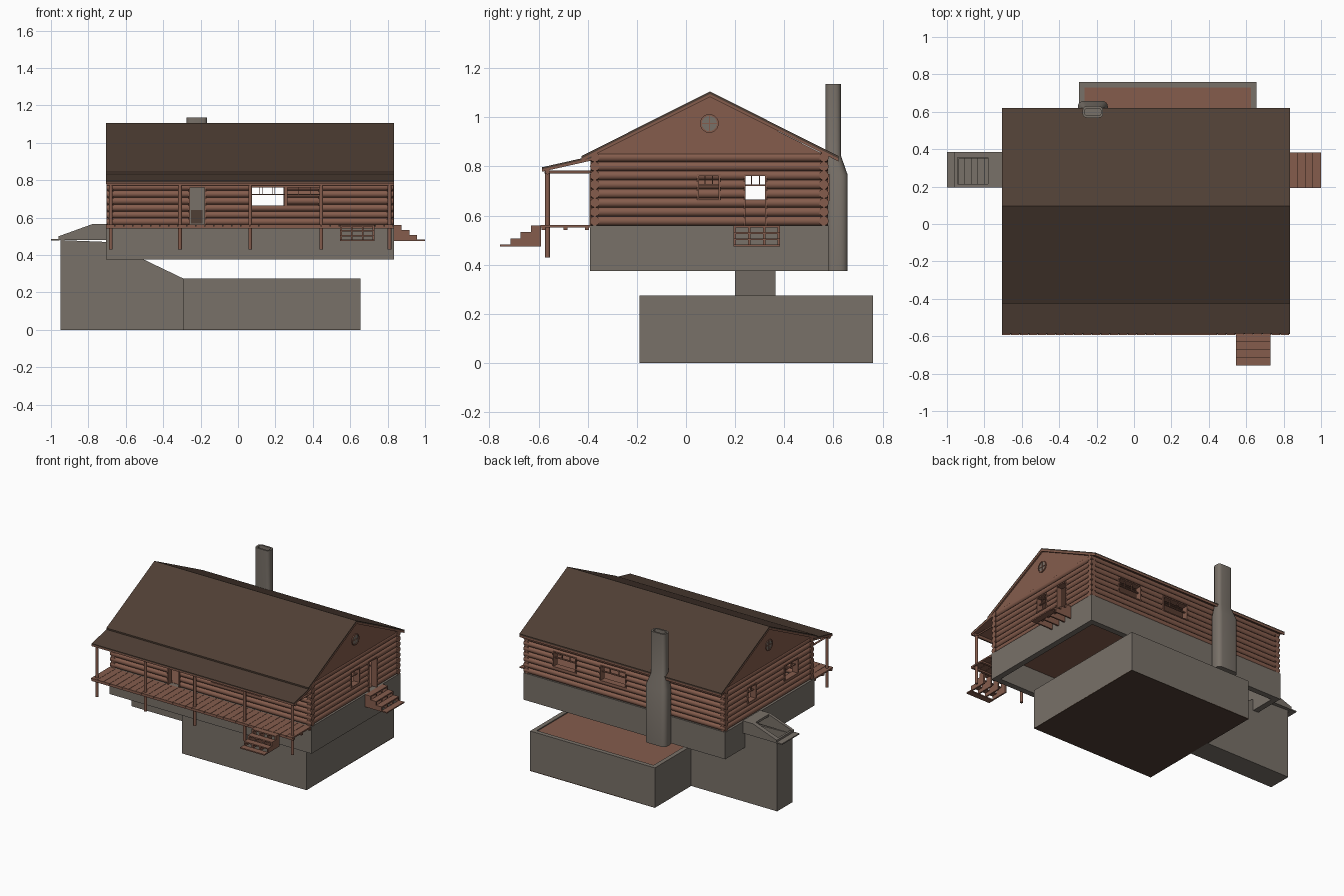
import bpy, bmesh, math
from mathutils import Matrix, Vector

if "Cube" in bpy.data.objects:
    bpy.data.objects.remove(bpy.data.objects["Cube"])


def material(name, rgb):
    m = bpy.data.materials.new(name)
    m.diffuse_color = (*rgb, 1)
    m.use_nodes = True
    m.node_tree.nodes["Principled BSDF"].inputs["Base Color"].default_value = m.diffuse_color
    return m


WOOD = material("red_brown_wood", (0.235, 0.108, 0.073))
STONE = material("grey_stone", (0.19, 0.165, 0.14))
ROOF = material("dark_brown_roof", (0.078, 0.049, 0.035))


def finish(name, bm, mat, smooth=False):
    bmesh.ops.recalc_face_normals(bm, faces=bm.faces)
    me = bpy.data.meshes.new(name)
    bm.to_mesh(me)
    bm.free()
    me.materials.append(mat)
    ob = bpy.data.objects.new(name, me)
    bpy.context.collection.objects.link(ob)
    if smooth:
        bpy.ops.object.select_all(action='DESELECT')
        ob.select_set(True)
        bpy.context.view_layer.objects.active = ob
        bpy.ops.object.shade_smooth_by_angle(angle=math.radians(40))
    return ob


def box(bm, x0, x1, y0, y1, z0, z1):
    mat = Matrix.Translation(((x0 + x1) / 2, (y0 + y1) / 2, (z0 + z1) / 2))
    bmesh.ops.create_cube(bm, size=1, matrix=mat @ Matrix.Diagonal((x1 - x0, y1 - y0, z1 - z0, 1)))


def prism(bm, pts, axis, a, b):
    """Extrude a profile (other axis, z) along x or y."""
    def put(t, u, v):
        return bm.verts.new((t, u, v) if axis == 'x' else (u, t, v))
    A = [put(a, *p) for p in pts]
    B = [put(b, *p) for p in pts]
    bm.faces.new(A)
    bm.faces.new(B[::-1])
    for i in range(len(pts)):
        j = (i + 1) % len(pts)
        bm.faces.new((A[i], B[i], B[j], A[j]))


def ring(bm, x0, x1, y0, y1, z0, z1, t):
    box(bm, x0, x1, y0, y0 + t, z0, z1)
    box(bm, x0, x1, y1 - t, y1, z0, z1)
    box(bm, x0, x0 + t, y0 + t, y1 - t, z0, z1)
    box(bm, x1 - t, x1, y0 + t, y1 - t, z0, z1)


def log(bm, axis, fixed, a, b, z, r=0.0195, below=None, above=None):
    """Round log along an axis, optionally trimmed to z below / above a height."""
    if axis == 'x':
        m = Matrix.Translation(((a + b) / 2, fixed, z)) @ Matrix.Rotation(math.pi / 2, 4, 'Y')
    elif axis == 'y':
        m = Matrix.Translation((fixed, (a + b) / 2, z)) @ Matrix.Rotation(math.pi / 2, 4, 'X')
    else:
        m = Matrix.Translation((*fixed, (a + b) / 2))
    vs = bmesh.ops.create_cone(bm, cap_ends=True, segments=12, radius1=r, radius2=r,
                               depth=b - a, matrix=m)["verts"]
    for h, s in ((below, 1), (above, -1)):
        if h is not None and abs(h - z) < r:
            geom = vs + list({e for v in vs for e in v.link_edges}) + list({f for v in vs for f in v.link_faces})
            res = bmesh.ops.bisect_plane(bm, geom=geom, plane_co=(0, 0, h), plane_no=(0, 0, s), clear_outer=True)
            bmesh.ops.holes_fill(bm, edges=[g for g in res["geom_cut"] if isinstance(g, bmesh.types.BMEdge)])


Z0, PITCH, ROWS = 0.56, 0.037, 8


def log_wall(name, axis, fixed, lo, hi, openings):
    bm = bmesh.new()
    cuts = sorted([lo, hi] + [c for o in openings for c in o[:2]])
    for i in range(ROWS):
        z = Z0 + PITCH * (i + 0.5)
        for a, b in zip(cuts, cuts[1:]):
            hole = next((o for o in openings if o[0] == a and o[1] == b), None)
            if not hole:
                log(bm, axis, fixed, a, b, z)
                continue
            if z - 0.0195 < hole[2]:
                log(bm, axis, fixed, a, b, z, below=hole[2])
            if z + 0.0195 > hole[3]:
                log(bm, axis, fixed, a, b, z, above=hole[3])
    finish(name, bm, WOOD, True)
    # frames, sash bars and muntins
    bm = bmesh.new()

    def bar(u0, u1, z0, z1, d=0.022):
        if axis == 'x':
            box(bm, u0, u1, fixed - d, fixed + d, z0, z1)
        else:
            box(bm, fixed - d, fixed + d, u0, u1, z0, z1)
    for u0, u1, z0, z1 in openings:
        bar(u0, u0 + 0.008, z0, z1)
        bar(u1 - 0.008, u1, z0, z1)
        bar(u0, u1, z1 - 0.008, z1)
        if z0 < 0.6:
            continue
        bar(u0, u1, z0, z0 + 0.006)
        bar(u0, u1, 0.72, 0.726, 0.006)
        n = max(1, round((u1 - u0) / 0.19))
        for k in range(n):
            w = (u1 - u0) / n
            if k:
                bar(u0 + k * w - 0.008, u0 + k * w + 0.008, z0, z1, 0.02)
            for f in (1 / 3, 2 / 3):
                bar(u0 + (k + f) * w - 0.002, u0 + (k + f) * w + 0.002, 0.726, z1, 0.004)
    finish(name + "_frames", bm, WOOD)


log_wall("front_log_wall", 'x', -0.371, -0.702, 0.832, [(-0.265, -0.17, 0.56, 0.77), (0.065, 0.45, 0.66, 0.77)])
log_wall("back_log_wall", 'x', 0.561, -0.702, 0.832, [(0.05, 0.25, 0.66, 0.77), (0.43, 0.61, 0.66, 0.77)])
log_wall("right_log_wall", 'y', 0.811, -0.388, 0.578, [(0.045, 0.14, 0.66, 0.77), (0.235, 0.33, 0.56, 0.77)])
log_wall("left_log_wall", 'y', -0.681, -0.388, 0.578, [(-0.22, -0.07, 0.66, 0.77), (0.235, 0.33, 0.66, 0.77)])

# gable ends with round windows
for side, x0, x1, out in (("right", 0.80, 0.825, 0.825), ("left", -0.695, -0.67, -0.695)):
    bm = bmesh.new()
    prism(bm, [(-0.388, 0.84), (0.578, 0.84), (0.0975, 1.085)], 'x', x0, x1)
    finish(side + "_gable", bm, WOOD)
    bm = bmesh.new()
    s = 1 if out > 0 else -1
    log(bm, 'x', 0.095, out - 0.003, out + 0.003, 0.975, 0.034)
    finish(side + "_round_pane", bm, STONE)
    bm = bmesh.new()
    n = 20
    for i in range(n):
        t0, t1 = 2 * math.pi * i / n, 2 * math.pi * (i + 1) / n
        prism(bm, [(0.095 + r * math.cos(t), 0.975 + r * math.sin(t))
                   for r, t in ((0.031, t0), (0.038, t0), (0.038, t1), (0.031, t1))],
              'x', out - 0.004, out + s * 0.007)
    xa, xb = sorted((out, out + s * 0.006))
    box(bm, xa, xb, 0.093, 0.097, 0.942, 1.008)
    box(bm, xa, xb, 0.062, 0.128, 0.973, 0.977)
    finish(side + "_round_frame", bm, WOOD)

# roofs: dark covering over wood boarding
ridge = [(-0.425, 0.843), (0.0975, 1.105), (0.62, 0.843)]
porch = [(-0.585, 0.797), (-0.385, 0.842)]
for name, line, top, bot, mat in (
        ("main_roof", ridge, 0, 0.010, ROOF), ("main_roof_boarding", ridge, 0.010, 0.022, WOOD),
        ("porch_roof", porch, 0, 0.008, ROOF), ("porch_roof_boarding", porch, 0.008, 0.018, WOOD)):
    bm = bmesh.new()
    prism(bm, [(y, z - top) for y, z in line] + [(y, z - bot) for y, z in reversed(line)], 'x', -0.705, 0.835)
    finish(name, bm, mat)

# foundation, house floor
bm = bmesh.new()
ring(bm, -0.705, 0.833, -0.39, 0.58, 0.375, 0.56, 0.04)
finish("foundation", bm, STONE)
bm = bmesh.new()
box(bm, -0.67, 0.80, -0.355, 0.545, 0.545, 0.562)
finish("house_floor", bm, WOOD)

# porch: plank deck, posts, beams
bm = bmesh.new()
for i in range(32):
    x = -0.705 + i * 0.048
    box(bm, x, x + 0.046, -0.593, -0.39, 0.552, 0.562)
for y in (-0.58, -0.49, -0.402):
    box(bm, -0.705, 0.833, y - 0.008, y + 0.008, 0.541, 0.552)
finish("porch_deck", bm, WOOD)
bm = bmesh.new()
for x in (-0.68, -0.31, 0.065, 0.445, 0.81):
    log(bm, 'z', (x, -0.563), 0.43, 0.775, 0, 0.010)
    log(bm, 'y', x, -0.575, -0.38, 0.777, 0.006)
log(bm, 'x', -0.563, -0.703, 0.833, 0.778, 0.010)
finish("porch_posts_and_beams", bm, WOOD, True)


# open wooden steps
def steps(name, axis, start, sign, a, b):
    bm = bmesh.new()
    d, rise = 0.0415, 0.026
    saw = [(start, 0.475)]
    for i in range(4):
        u0, u1, z = start + sign * d * i, start + sign * d * (i + 1), 0.56 - rise * i
        prism(bm, [(u0, z - 0.008), (u1, z - 0.008), (u1, z), (u0, z)], axis, a, b)
        saw += [(u0, z - 0.004), (u1, z - 0.004)]
    saw.append((start + sign * d * 4, 0.475))
    for k in range(4):
        t = a + (b - a - 0.01) * k / 3
        prism(bm, saw, axis, t, t + 0.01)
    finish(name, bm, WOOD)


steps("front_steps", 'x', -0.59, -1, 0.545, 0.73)
steps("right_steps", 'y', 0.833, 1, 0.193, 0.383)

# basement with wood ceiling and dark floor
bm = bmesh.new()
ring(bm, -0.295, 0.655, -0.19, 0.76, 0.002, 0.275, 0.03)
finish("basement_walls", bm, STONE)
bm = bmesh.new()
box(bm, -0.27, 0.63, -0.165, 0.735, 0.258, 0.268)
finish("basement_ceiling", bm, WOOD)
bm = bmesh.new()
box(bm, -0.295, 0.655, -0.19, 0.76, 0, 0.006)
finish("basement_floor", bm, ROOF)

# cellar stairwell
bm = bmesh.new()
shape = [(-0.95, 0), (-0.293, 0), (-0.293, 0.275), (-0.70, 0.47), (-0.95, 0.48)]
prism(bm, shape, 'y', 0.20, 0.215)
prism(bm, shape, 'y', 0.35, 0.365)
box(bm, -0.95, -0.935, 0.215, 0.35, 0, 0.48)
box(bm, -0.935, -0.293, 0.215, 0.35, 0, 0.01)
prism(bm, [(-0.70, 0.47), (-0.293, 0.275), (-0.293, 0.26), (-0.70, 0.455)], 'y', 0.215, 0.35)
finish("stairwell", bm, STONE)
bm = bmesh.new()
for i in range(16):
    x, z = -0.94 + 0.035 * i, 0.465 - 0.029 * i
    box(bm, x, x + 0.037, 0.213, 0.352, z - 0.029, z)
finish("cellar_stairs", bm, STONE)

# hatch over the stairwell
bm = bmesh.new()
cheek = [(-0.96, 0.48), (-0.96, 0.50), (-0.78, 0.565), (-0.70, 0.565), (-0.70, 0.48)]
prism(bm, cheek, 'y', 0.195, 0.215)
prism(bm, cheek, 'y', 0.355, 0.385)
box(bm, -0.78, -0.70, 0.215, 0.355, 0.55, 0.565)
box(bm, -0.96, -0.945, 0.215, 0.355, 0.48, 0.50)
box(bm, -1.0, -0.955, 0.195, 0.385, 0.478, 0.486)
finish("cellar_hatch", bm, STONE)

# chimney: rounded sections lofted upward, then down into the flue
bm = bmesh.new()
low, up, flue = (-0.30, -0.14, 0.572, 0.658), (-0.275, -0.165, 0.568, 0.63), (-0.263, -0.177, 0.580, 0.618)
rings = []
for (x0, x1, y0, y1), z, r in ((low, 0.375, 0.03), (low, 0.765, 0.03), (up, 0.845, 0.022),
                               (up, 1.135, 0.022), (flue, 1.135, 0.012), (flue, 1.0, 0.012)):
    pts = []
    for k, (cx, cy) in enumerate(((x1 - r, y1 - r), (x0 + r, y1 - r), (x0 + r, y0 + r), (x1 - r, y0 + r))):
        for j in range(5):
            t = math.pi / 2 * (k + j / 4)
            pts.append(bm.verts.new((cx + r * math.cos(t), cy + r * math.sin(t), z)))
    rings.append(pts)
for A, B in zip(rings, rings[1:]):
    for i in range(len(A)):
        j = (i + 1) % len(A)
        bm.faces.new((A[i], A[j], B[j], B[i]))
bm.faces.new(rings[0])
bm.faces.new(rings[-1])
finish("chimney", bm, STONE, True)

# fireplace inside, seen through the front door
bm = bmesh.new()
box(bm, -0.29, -0.15, 0.49, 0.55, 0.56, 0.80)
finish("fireplace", bm, STONE)
bm = bmesh.new()
box(bm, -0.25, -0.19, 0.486, 0.491, 0.57, 0.64)
finish("hearth_opening", bm, ROOF)
